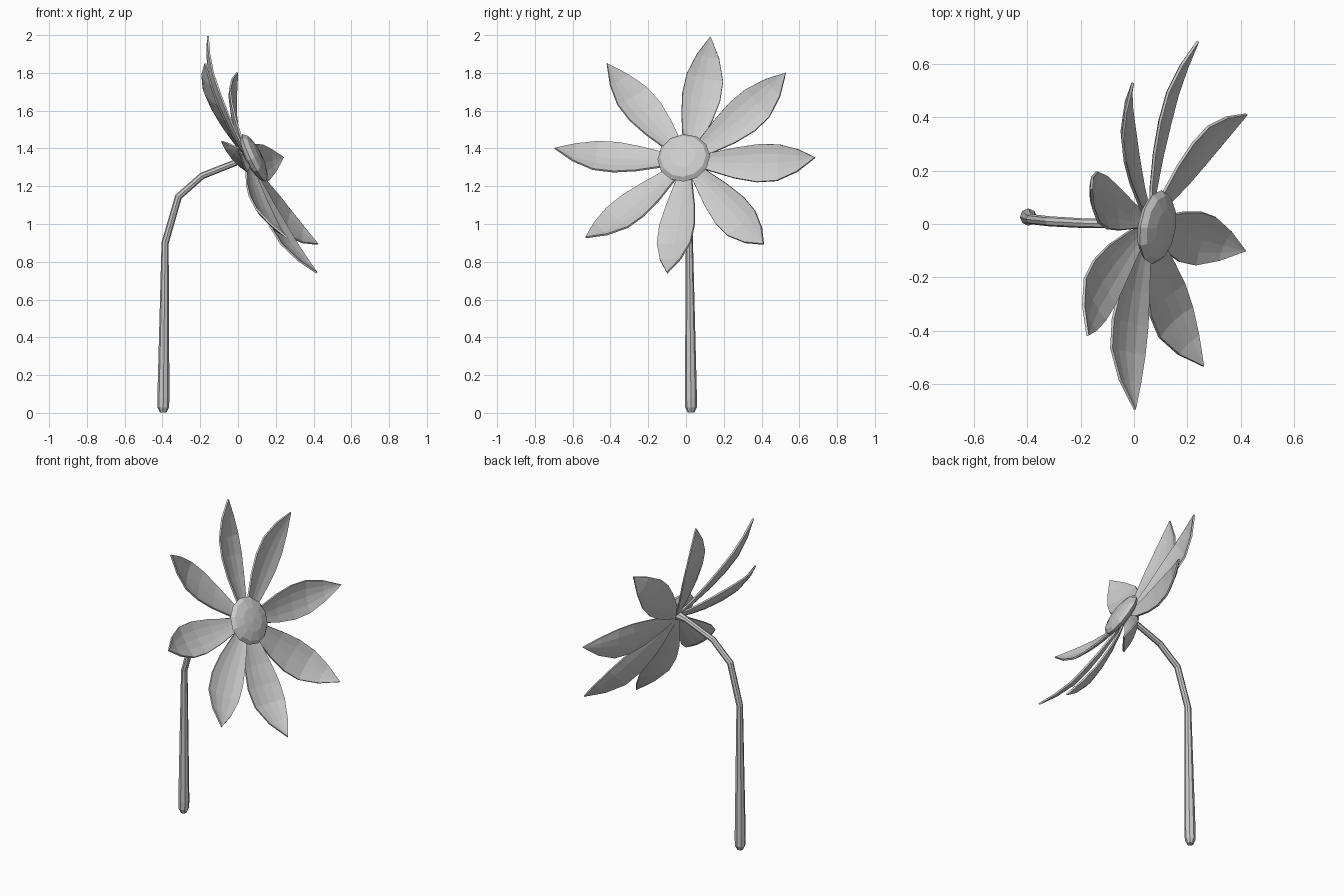
import bpy, bmesh, math
from mathutils import Vector, Matrix

if "Cube" in bpy.data.objects:
    bpy.data.objects.remove(bpy.data.objects["Cube"])

grey = bpy.data.materials.new("plain_grey")
grey.diffuse_color = (0.6, 0.6, 0.6, 1)
grey.use_nodes = True
grey.node_tree.nodes["Principled BSDF"].inputs["Base Color"].default_value = grey.diffuse_color

# Flower head frame: centre, facing direction and two in-plane axes
C = Vector((0.085, 0, 1.35))
N = Vector((0.89, -0.137, 0.435)).normalized()
U = (Vector((0, 1, 0)) - N * N.y).normalized()
V = N.cross(U)


def finish(name, bm):
    bmesh.ops.recalc_face_normals(bm, faces=bm.faces)
    me = bpy.data.meshes.new(name)
    bm.to_mesh(me)
    bm.free()
    me.materials.append(grey)
    ob = bpy.data.objects.new(name, me)
    bpy.context.collection.objects.link(ob)
    return ob


def stem():
    # Tapered eight-sided tube along a bent path: x, y, z, radius
    path = [(-0.396, 0.027, 0.003, 0.018), (-0.396, 0.027, 0.03, 0.031),
            (-0.395, 0.026, 0.08, 0.032), (-0.386, 0.018, 0.90, 0.019),
            (-0.315, 0.010, 1.145, 0.019), (-0.19, 0.003, 1.255, 0.018),
            (0.0, 0.0, 1.33, 0.017), (0.065, 0.0, 1.345, 0.03)]
    pts = [Vector(p[:3]) for p in path]
    bm = bmesh.new()
    rings = []
    for i, p in enumerate(pts):
        a, b = pts[max(i - 1, 0)], pts[min(i + 1, len(pts) - 1)]
        # bend plane direction is the average of both segment directions
        t = ((p - a).normalized() + (b - p).normalized()).normalized()
        s = (Vector((0, 1, 0)) - t * t.y).normalized()
        q = t.cross(s)
        rings.append([bm.verts.new(p + path[i][3] * (s * math.cos(k * math.tau / 8) + q * math.sin(k * math.tau / 8)))
                      for k in range(8)])
    for r0, r1 in zip(rings, rings[1:]):
        for k in range(8):
            bm.faces.new((r0[k], r0[(k + 1) % 8], r1[(k + 1) % 8], r1[k]))
    bm.faces.new(rings[0])
    bm.faces.new(rings[-1])
    finish("stem", bm)


def flower_centre():
    # Flattened low-poly ball
    bm = bmesh.new()
    bmesh.ops.create_uvsphere(bm, u_segments=12, v_segments=6, radius=1)
    rot = Matrix((U, V, N)).transposed().to_4x4()
    bmesh.ops.transform(bm, verts=bm.verts,
                        matrix=Matrix.Translation(C + Vector((0, -0.012, 0))) @ rot @ Matrix.Diagonal((0.14, 0.14, 0.04, 1)))
    finish("flower_centre", bm)


def petal(index, degrees):
    # Leaf-shaped, slightly cupped sheet, twisted like a propeller blade
    a, tw = math.radians(degrees), math.radians(15)
    rad = U * math.cos(a) + V * math.sin(a)
    cw = -N.cross(rad)
    side = cw * math.cos(tw) - N * math.sin(tw)
    up = N * math.cos(tw) + cw * math.sin(tw)
    # distance out, height, half width
    rows = [(0.03, -0.03, 0.025), (0.13, -0.042, 0.05), (0.26, -0.048, 0.083),
            (0.38, -0.045, 0.102), (0.49, -0.033, 0.098), (0.60, 0.0, 0.06)]
    bm = bmesh.new()
    grid = []
    for r, h, w in rows:
        grid.append([bm.verts.new(C + rad * r + N * h + side * (w * s) + up * (0.16 * w * (s * s - 0.4)))
                     for s in (-1, -0.5, 0, 0.5, 1)])
    tip = bm.verts.new(C + rad * 0.70 + N * 0.045)
    for g0, g1 in zip(grid, grid[1:]):
        for k in range(4):
            bm.faces.new((g0[k], g0[k + 1], g1[k + 1], g1[k]))
    for k in range(4):
        bm.faces.new((grid[-1][k], grid[-1][k + 1], tip))
    ob = finish(f"petal_{index}", bm)
    mod = ob.modifiers.new("thickness", 'SOLIDIFY')
    mod.thickness = 0.01
    mod.offset = 0


stem()
flower_centre()
for i, deg in enumerate((-5.4, 39.5, 78.7, 126.5, 173.3, 220.6, 262.2, 307)):
    petal(i + 1, deg)
